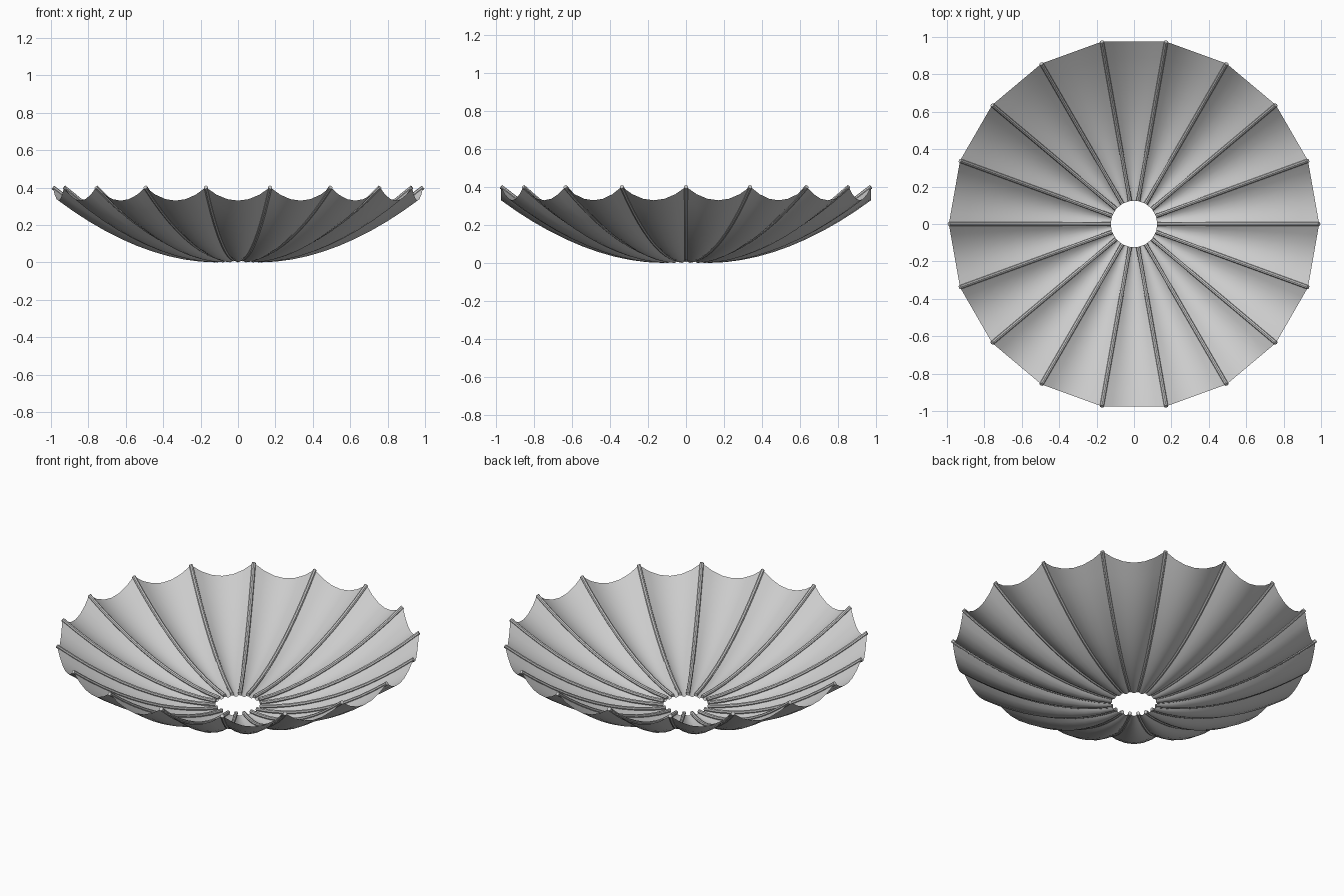
import bpy, bmesh, math
from mathutils import Vector

if "Cube" in bpy.data.objects:
    bpy.data.objects.remove(bpy.data.objects["Cube"])

RIBS, RINGS, SEGS = 18, 10, 6
R_IN, R_OUT, TUBE = 0.125, 0.99, 0.011

grey = bpy.data.materials.new("light grey")
grey.diffuse_color = (0.6, 0.6, 0.6, 1)
grey.use_nodes = True
grey.node_tree.nodes["Principled BSDF"].inputs["Base Color"].default_value = grey.diffuse_color


def dip(r):
    # Depth of the sag between two ribs
    return 0.008 + 0.064 * r


def rib_point(r, angle):
    t = (r - R_IN) / (R_OUT - R_IN)
    z = 0.33 * t ** 1.9 + dip(r)
    return Vector((r * math.cos(angle), r * math.sin(angle), z))


def add_object(name, bm):
    mesh = bpy.data.meshes.new(name)
    bm.to_mesh(mesh)
    bm.free()
    mesh.materials.append(grey)
    obj = bpy.data.objects.new(name, mesh)
    bpy.context.collection.objects.link(obj)
    bpy.ops.object.select_all(action='DESELECT')
    obj.select_set(True)
    bpy.context.view_layer.objects.active = obj
    bpy.ops.object.shade_smooth_by_angle(angle=math.radians(35))
    return obj


radii = [R_IN + (R_OUT - R_IN) * i / RINGS for i in range(RINGS + 1)]
step = 2 * math.pi / RIBS

# Scalloped canopy: straight chords between ribs, sagging in the middle
bm = bmesh.new()
rings = []
for r in radii:
    ring = []
    for k in range(RIBS):
        a, b = rib_point(r, k * step), rib_point(r, (k + 1) * step)
        for s in range(SEGS):
            u = s / SEGS
            p = a.lerp(b, u)
            p.z -= dip(r) * 4 * u * (1 - u)
            ring.append(bm.verts.new(p))
    rings.append(ring)
n = RIBS * SEGS
for inner, outer in zip(rings, rings[1:]):
    for j in range(n):
        k = (j + 1) % n
        bm.faces.new((inner[j], outer[j], outer[k], inner[k]))
add_object("canopy", bm)

# Round ribs following the folds
bm = bmesh.new()
for k in range(RIBS):
    angle = k * step
    path = [rib_point(r, angle) for r in radii]
    side = Vector((-math.sin(angle), math.cos(angle), 0))
    loops = []
    for i, p in enumerate(path):
        along = (path[min(i + 1, RINGS)] - path[max(i - 1, 0)]).normalized()
        up = along.cross(side)
        loops.append([bm.verts.new(p + TUBE * (side * math.cos(q) + up * math.sin(q)))
                      for q in (math.tau * m / 8 for m in range(8))])
    for a, b in zip(loops, loops[1:]):
        for m in range(8):
            bm.faces.new((a[m], a[(m + 1) % 8], b[(m + 1) % 8], b[m]))
    bm.faces.new(loops[0][::-1])
    bm.faces.new(loops[-1])
bmesh.ops.recalc_face_normals(bm, faces=bm.faces)
add_object("ribs", bm)
